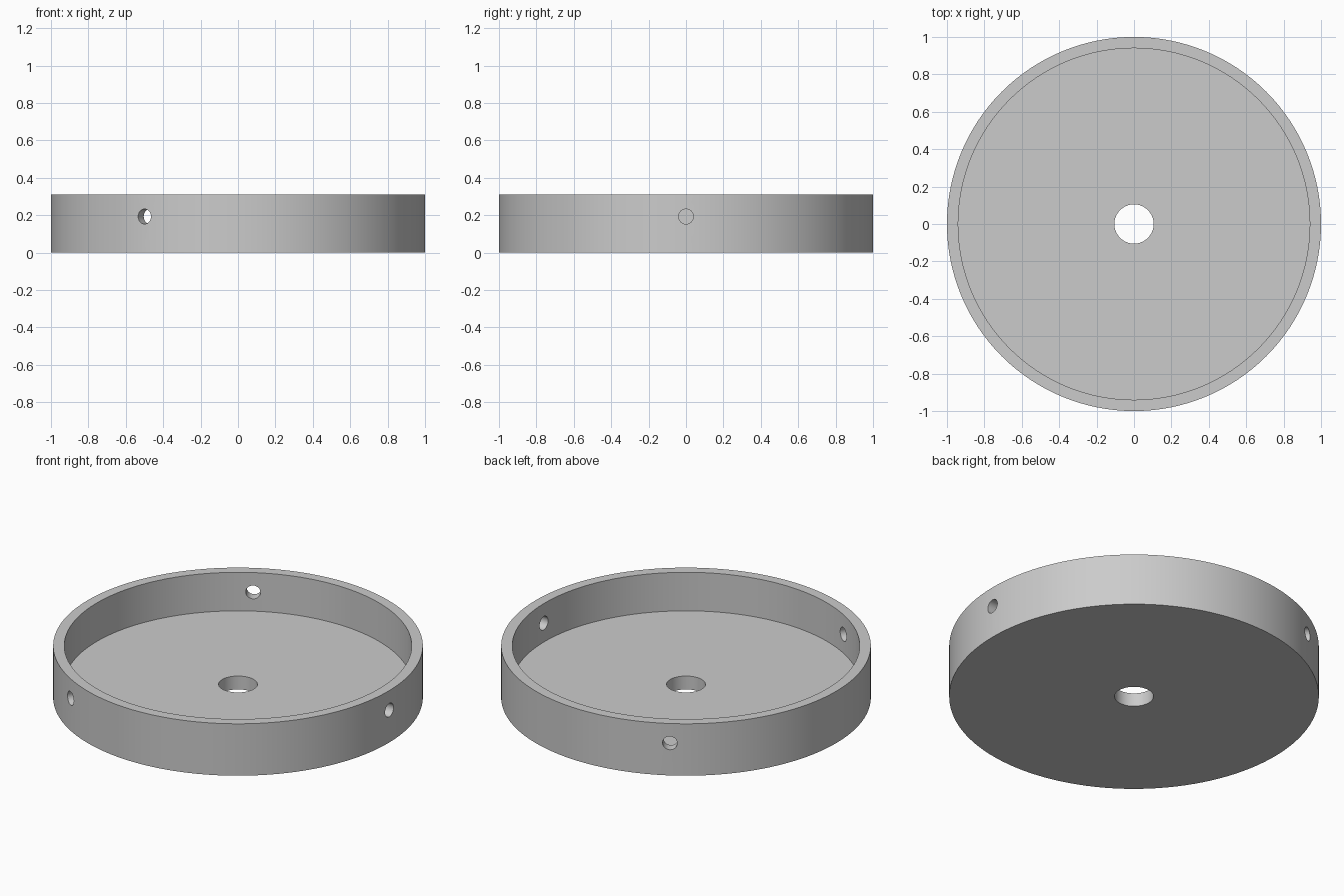
import bpy
import math

if "Cube" in bpy.data.objects:
    bpy.data.objects.remove(bpy.data.objects["Cube"], do_unlink=True)

HEIGHT, FLOOR = 0.31, 0.08
OUTER, INNER = 1.0, 0.94
BORE, PORT, PORT_Z = 0.105, 0.04, 0.193

# Plain grey finish
grey = bpy.data.materials.new("plain_grey")
grey.use_nodes = True
colour = (0.6, 0.6, 0.6, 1)
grey.diffuse_color = colour
grey.node_tree.nodes["Principled BSDF"].inputs["Base Color"].default_value = colour


def cylinder(name, radius, depth, location, sides, rotation=(0, 0, 0)):
    bpy.ops.mesh.primitive_cylinder_add(vertices=sides, radius=radius, depth=depth,
                                        location=location, rotation=rotation)
    obj = bpy.context.object
    obj.name = name
    obj.data.materials.append(grey)
    return obj


def cut(target, cutter):
    cutter.hide_render = True
    mod = target.modifiers.new("cut", "BOOLEAN")
    mod.operation = "DIFFERENCE"
    mod.solver = "EXACT"
    mod.object = cutter
    bpy.ops.object.select_all(action="DESELECT")
    target.select_set(True)
    bpy.context.view_layer.objects.active = target
    bpy.ops.object.modifier_apply(modifier=mod.name)
    bpy.data.objects.remove(cutter, do_unlink=True)


# Round tray: a disc hollowed from above
tray = cylinder("round_tray", OUTER, HEIGHT, (0, 0, HEIGHT / 2), 128)
cut(tray, cylinder("hollow_cutter", INNER, HEIGHT, (0, 0, FLOOR + HEIGHT / 2), 128))

# Centre hole through the floor
cut(tray, cylinder("centre_hole_cutter", BORE, HEIGHT, (0, 0, 0), 64))

# Three radial holes through the wall
for i in range(3):
    angle = math.tau * i / 3
    middle = (OUTER + INNER) / 2
    spot = (middle * math.cos(angle), middle * math.sin(angle), PORT_Z)
    cut(tray, cylinder("wall_hole_cutter", PORT, 0.2, spot, 32, (0, math.pi / 2, angle)))

# Smooth walls with crisp rims
bpy.ops.object.shade_smooth_by_angle(angle=math.radians(30))
